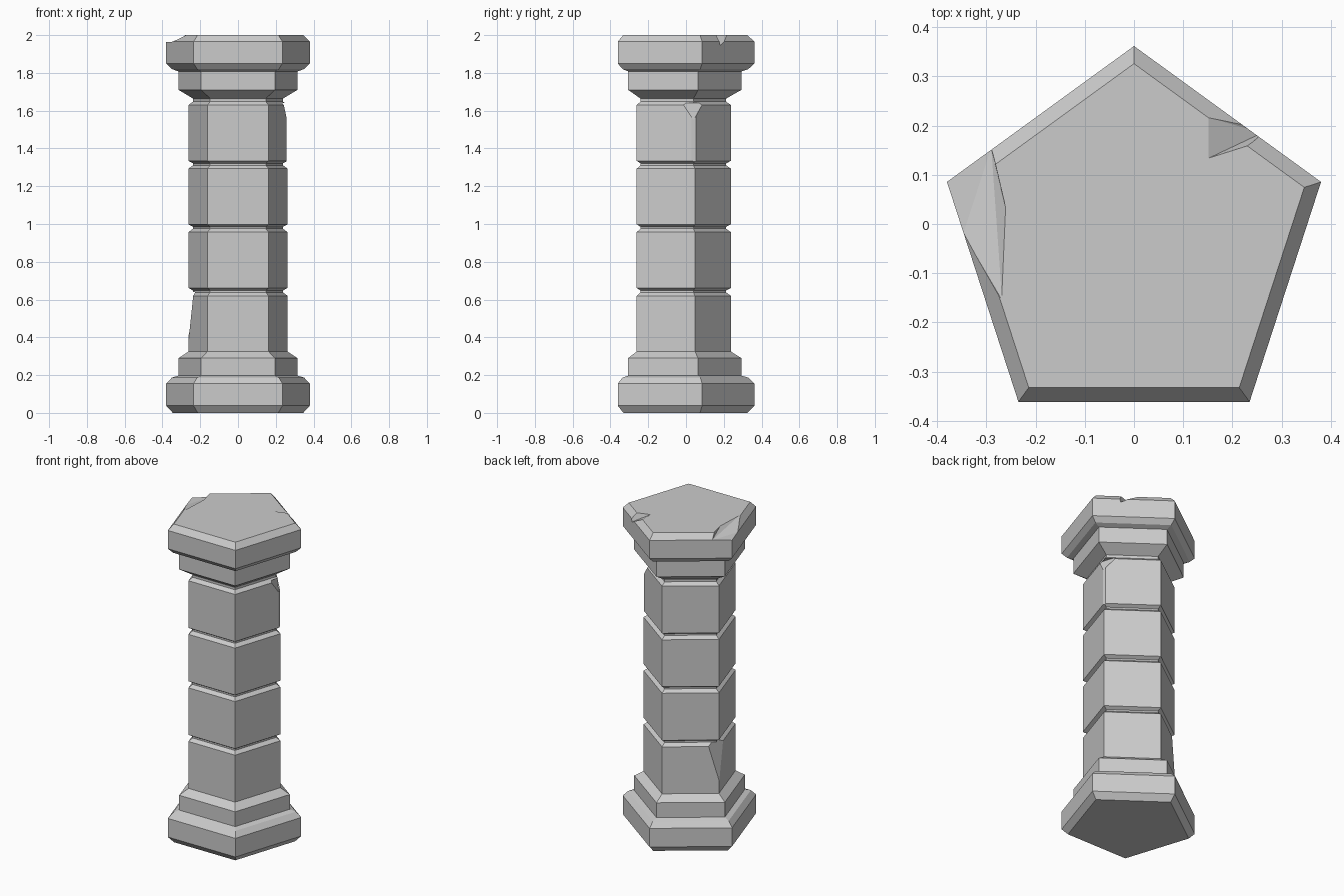
import bpy, bmesh, math

if "Cube" in bpy.data.objects:
    bpy.data.objects.remove(bpy.data.objects["Cube"])

S72 = math.sin(math.radians(72))
CY = -0.038  # centre of the pentagon


def add_object(name, bm):
    bmesh.ops.recalc_face_normals(bm, faces=bm.faces)
    mesh = bpy.data.meshes.new(name)
    bm.to_mesh(mesh)
    bm.free()
    obj = bpy.data.objects.new(name, mesh)
    bpy.context.collection.objects.link(obj)
    return obj


def pentagon_lathe(name, profile):
    """Stack pentagon rings; profile gives (half width, z)."""
    bm = bmesh.new()
    rings = []
    for hw, z in profile:
        r = hw / S72
        angles = [math.radians(90 + 72 * k) for k in range(5)]
        rings.append([bm.verts.new((r * math.cos(a), CY + r * math.sin(a), z)) for a in angles])
    for a, b in zip(rings, rings[1:]):
        for k in range(5):
            n = (k + 1) % 5
            bm.faces.new((a[k], a[n], b[n], b[k]))
    bm.faces.new(rings[0])
    bm.faces.new(rings[-1])
    return add_object(name, bm)


def chip(target, points):
    """Knock a convex chunk out of the stone."""
    bm = bmesh.new()
    verts = [bm.verts.new(p) for p in points]
    bmesh.ops.convex_hull(bm, input=verts)
    cutter = add_object("chip_cutter", bm)
    cutter.hide_render = True
    mod = target.modifiers.new("chip", 'BOOLEAN')
    mod.operation = 'DIFFERENCE'
    mod.solver = 'EXACT'
    mod.object = cutter
    bpy.context.view_layer.objects.active = target
    bpy.ops.object.modifier_apply(modifier=mod.name)
    bpy.data.objects.remove(cutter)


# Stepped base
profile = [(0.345, 0), (0.38, 0.038), (0.38, 0.155), (0.35, 0.187), (0.315, 0.197),
           (0.315, 0.29), (0.262, 0.325)]
# Four shaft blocks with bevelled joints
for top in (0.62, 0.957, 1.293, 1.63):
    profile += [(0.262, top), (0.238, top + 0.018), (0.238, top + 0.028)]
    if top < 1.6:
        profile.append((0.262, top + 0.041))
# Flared capital
profile += [(0.24, 1.665), (0.315, 1.71), (0.315, 1.808), (0.35, 1.82), (0.38, 1.85),
            (0.38, 1.965), (0.346, 2.0)]
pillar = pentagon_lathe("pillar", profile)

# Broken corner on the capital
chip(pillar, [(-0.292, 0.117, 2.001), (-0.26, 0.03, 2.001), (-0.268, -0.155, 2.001),
              (-0.305, 0.06, 1.975), (-0.385, 0.09, 1.962), (-0.29, 0.155, 1.965),
              (-0.347, -0.02, 1.965), (-0.45, 0.11, 1.96), (-0.45, 0.11, 2.05),
              (-0.29, 0.16, 2.03), (-0.275, -0.155, 2.03)])
# V-shaped notch in the capital rim
chip(pillar, [(0.15, 0.217, 2.001), (0.15, 0.133, 2.001), (0.235, 0.16, 2.001),
              (0.26, 0.185, 1.94), (0.29, 0.21, 1.94), (0.26, 0.18, 2.03), (0.21, 0.23, 2.0)])
# Worn corner on the top block
chip(pillar, [(x, y, z) for z in (1.325, 1.58)
              for x, y in ((0.257, 0.025), (0.254, 0.052), (0.3, 0.05))])
chip(pillar, [(0.257, 0.04, 1.55), (0.24, -0.02, 1.64), (0.205, 0.09, 1.64),
              (0.32, 0.05, 1.64), (0.32, 0.05, 1.55)])
# Worn corner on the bottom block
chip(pillar, [(-0.263, 0.043, 0.38), (-0.21, 0.085, 0.64), (-0.236, -0.04, 0.64),
              (-0.35, 0.07, 0.64)])
